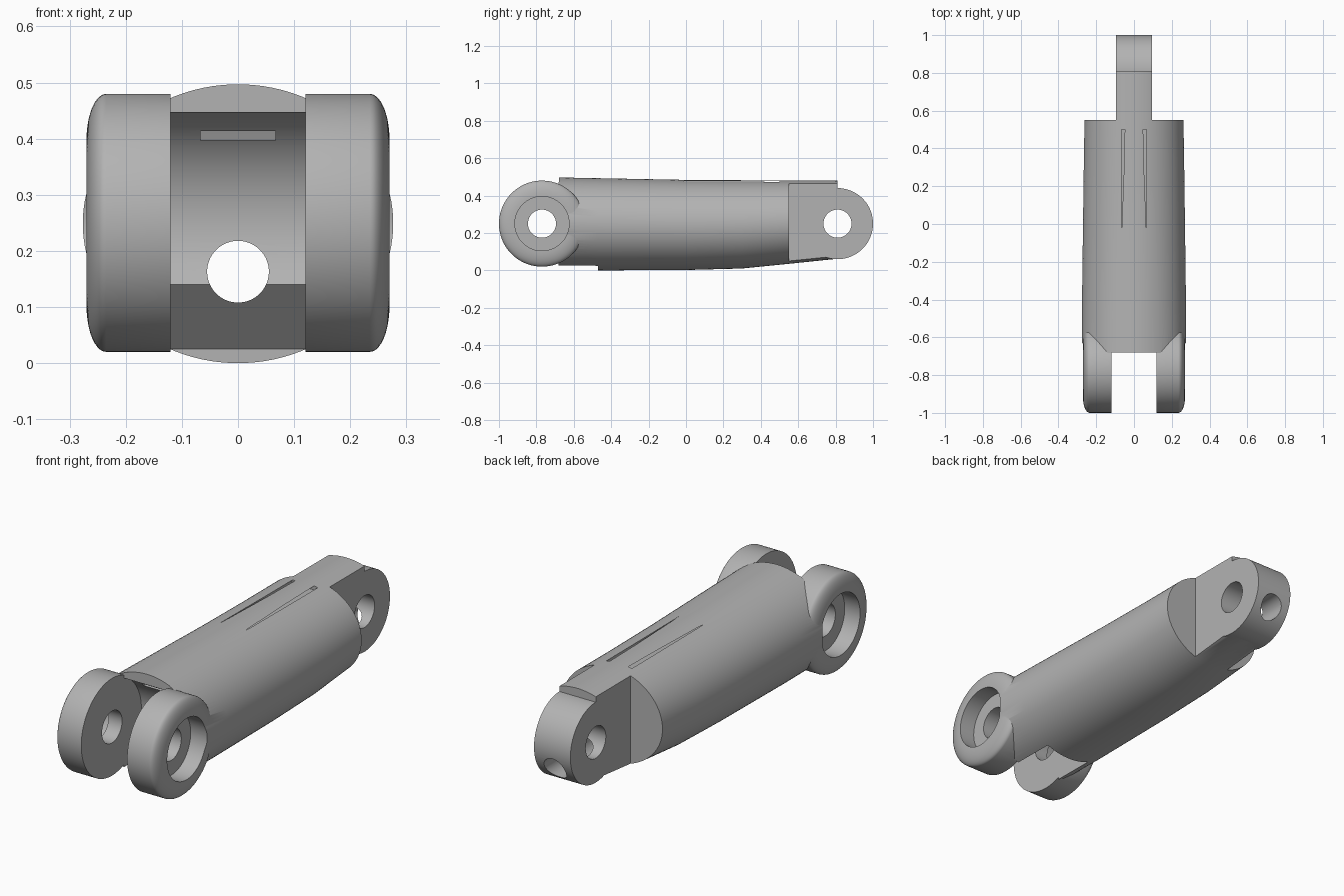
import bpy
import bmesh
import math

cube = bpy.data.objects.get("Cube")
if cube:
    bpy.data.objects.remove(cube, do_unlink=True)

MID = 0.25                 # height of both pivot axes
FRONT_Y, BACK_Y = -0.77, 0.81
SIDES = 96

grey = bpy.data.materials.new("light_grey")
grey.use_nodes = True
colour = (0.45, 0.45, 0.45, 1)
grey.diffuse_color = colour
grey.node_tree.nodes["Principled BSDF"].inputs["Base Color"].default_value = colour


def loft(name, rings):
    """Closed solid skinned through rings of equal point count."""
    bm = bmesh.new()
    loops = [[bm.verts.new(p) for p in ring] for ring in rings]
    for a, b in zip(loops, loops[1:]):
        for i in range(len(a)):
            j = (i + 1) % len(a)
            bm.faces.new((a[i], a[j], b[j], b[i]))
    bm.faces.new(loops[0])
    bm.faces.new(loops[-1])
    bmesh.ops.recalc_face_normals(bm, faces=bm.faces)
    mesh = bpy.data.meshes.new(name)
    bm.to_mesh(mesh)
    bm.free()
    mesh.materials.append(grey)
    obj = bpy.data.objects.new(name, mesh)
    bpy.context.collection.objects.link(obj)
    return obj


def angles(n=SIDES):
    return [2 * math.pi * (i + 0.5) / n for i in range(n)]


def lathe_x(name, y, profile):
    """Turned solid about an x axis; profile is a list of (x, radius)."""
    return loft(name, [[(x, y + r * math.cos(a), MID + r * math.sin(a))
                        for a in angles()] for x, r in profile])


def ring_y(y, half_width, top, bottom):
    mid, half = (top + bottom) / 2, (top - bottom) / 2
    return [(half_width * math.cos(a), y, mid + half * math.sin(a)) for a in angles()]


def prism_x(name, outline, x0, x1):
    """Side outline of (y, z) points pushed along x."""
    return loft(name, [[(x, y, z) for y, z in outline] for x in (x0, x1)])


def combine(target, tool, operation):
    mod = target.modifiers.new(operation.lower(), "BOOLEAN")
    mod.operation = operation
    mod.solver = "EXACT"
    mod.object = tool
    bpy.context.view_layer.objects.active = target
    bpy.ops.object.modifier_apply(modifier=mod.name)
    bpy.data.objects.remove(tool, do_unlink=True)


# Tapered oval body, its underside rising toward the back
body = loft("finger_link", [ring_y(*s) for s in (
    (-0.682, 0.277, 0.497, 0.002),
    (-0.47, 0.276, 0.493, 0.0),
    (0.0, 0.27, 0.484, 0.002),
    (0.3, 0.266, 0.482, 0.01),
    (0.55, 0.262, 0.481, 0.035),
    (BACK_Y, 0.258, 0.48, 0.062))])

# Rear tab: round end, then both flanks cut back to a flat tongue
combine(body, lathe_x("tab_end", BACK_Y, [(-0.12, 0.19), (0.12, 0.19)]), "UNION")
flank = [(0.55, -0.2), (1.2, -0.2), (1.2, 0.8), (0.55, 0.8)]
for side in (-1, 1):
    combine(body, prism_x("flank_cut", flank, side * 0.095, side * 0.5), "DIFFERENCE")

# Front knuckle lugs with rounded outer shoulders
STEPS = 10
shoulder = [(0.235 + 0.035 * math.sin(t), 0.148 + 0.082 * math.cos(t))
            for t in (math.pi / 2 * i / STEPS for i in range(STEPS + 1))]
for side in (-1, 1):
    profile = [(side * x, r) for x, r in [(0.11, 0.23)] + shoulder]
    combine(body, lathe_x("lug", FRONT_Y, profile), "UNION")

# Clearance between the lugs: curved seat with a chamfer below
seat = []
for i in range(33):
    a = math.radians(63.5 - 93.5 * i / 32)
    seat.append((FRONT_Y + 0.22 * math.cos(a), MID + 0.22 * math.sin(a)))
gap = [(-1.1, 0.6), (-0.68, 0.6), (-0.68, 0.447)] + seat
gap += [(-0.47, 0.025), (-0.47, -0.1), (-1.1, -0.1)]
combine(body, prism_x("knuckle_gap", gap, -0.12, 0.12), "DIFFERENCE")

# Pivot holes and the outer counterbores
for y in (FRONT_Y, BACK_Y):
    combine(body, lathe_x("pivot_hole", y, [(-0.5, 0.075), (0.5, 0.075)]), "DIFFERENCE")
for side in (-1, 1):
    bore = [(side * 0.19, 0.145), (side * 0.5, 0.145)]
    combine(body, lathe_x("counterbore", FRONT_Y, bore), "DIFFERENCE")

# Lengthwise tendon hole
tendon = loft("tendon_hole", [ring_y(y, 0.055, 0.218, 0.108) for y in (-1.2, 1.2)])
combine(body, tendon, "DIFFERENCE")

# Flat band channel that rises and breaks the top surface as two slits
channel = [(-0.75, 0.379), (-0.12, 0.458), (0.5, 0.458),
           (0.5, 0.4772), (-0.12, 0.4772), (-0.75, 0.398)]
combine(body, prism_x("band_channel", channel, -0.067, 0.067), "DIFFERENCE")

# Smooth shading with crisp edges
bpy.ops.object.select_all(action="DESELECT")
body.select_set(True)
bpy.context.view_layer.objects.active = body
bpy.ops.object.shade_smooth_by_angle(angle=math.radians(25))
